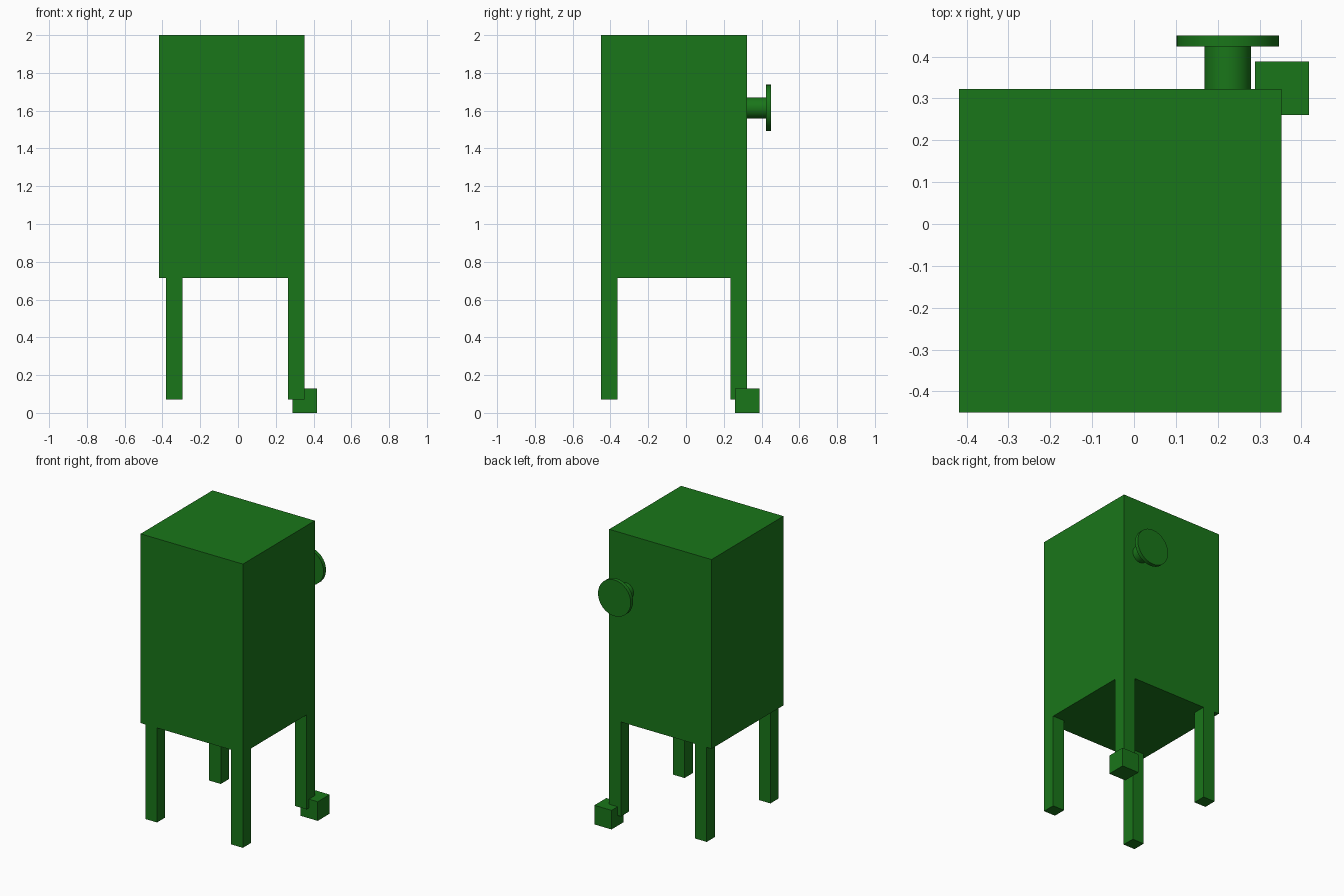
import bpy
import math

if "Cube" in bpy.data.objects:
    bpy.data.objects.remove(bpy.data.objects["Cube"])

green = bpy.data.materials.new("green_paint")
green.diffuse_color = (0.01, 0.18, 0.01, 1)
green.use_nodes = True
green.node_tree.nodes["Principled BSDF"].inputs["Base Color"].default_value = green.diffuse_color


def box(name, x0, x1, y0, y1, z0, z1):
    bpy.ops.mesh.primitive_cube_add(
        size=1, location=((x0 + x1) / 2, (y0 + y1) / 2, (z0 + z1) / 2))
    ob = bpy.context.object
    ob.name = name
    ob.scale = (x1 - x0, y1 - y0, z1 - z0)
    bpy.ops.object.transform_apply(location=False, rotation=False, scale=True)
    ob.data.materials.append(green)
    return ob


def disc(name, radius, y0, y1, x=0.224, z=1.615):
    bpy.ops.mesh.primitive_cylinder_add(
        vertices=32, radius=radius, depth=y1 - y0,
        location=(x, (y0 + y1) / 2, z), rotation=(math.pi / 2, 0, 0))
    ob = bpy.context.object
    ob.name = name
    ob.data.materials.append(green)
    bpy.ops.object.shade_smooth_by_angle(angle=math.radians(30))
    return ob


# Cabinet body
box("cabinet_body", -0.418, 0.352, -0.45, 0.323, 0.713, 2.0)

# Four square legs, flush with the front, back and right sides
LEG = 0.088
for side, x in (("left", -0.382), ("right", 0.264)):
    for end, y in (("front", -0.45), ("back", 0.235)):
        box(f"{end}_{side}_leg", x, x + LEG, y, y + LEG, 0.07, 0.713)

# Small block at the foot of the back right leg
box("foot_block", 0.289, 0.418, 0.26, 0.388, 0.0, 0.13)

# Round knob on the back
disc("knob_stem", 0.056, 0.323, 0.424)
disc("knob_cap", 0.123, 0.424, 0.45)
